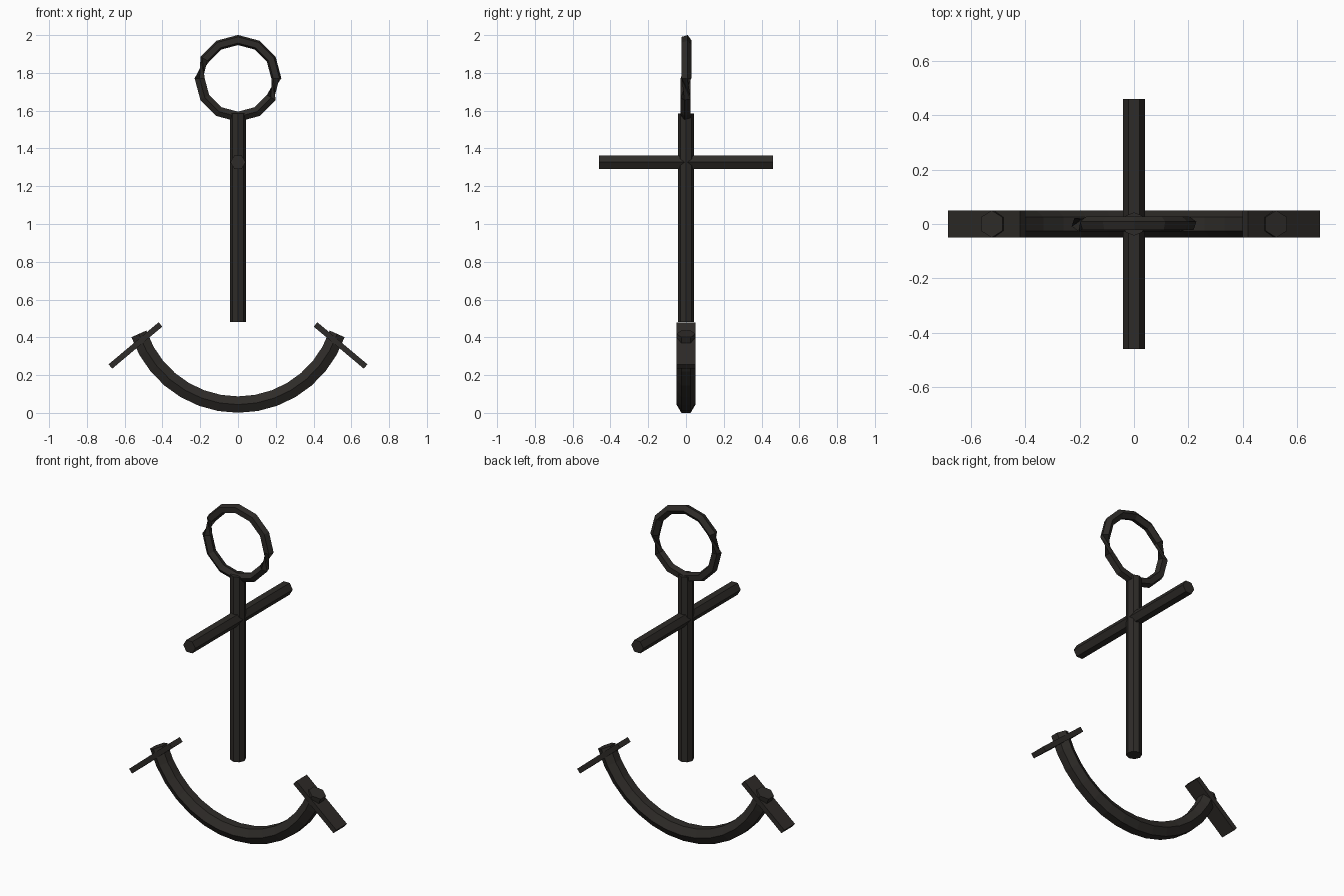
import bpy, bmesh
from math import sin, cos, pi, radians
from mathutils import Vector, Matrix

if "Cube" in bpy.data.objects:
    bpy.data.objects.remove(bpy.data.objects["Cube"])

iron = bpy.data.materials.new("dark_iron")
iron.diffuse_color = (0.027, 0.024, 0.021, 1)
iron.use_nodes = True
iron.node_tree.nodes["Principled BSDF"].inputs["Base Color"].default_value = iron.diffuse_color


def finish(name, bm):
    bmesh.ops.recalc_face_normals(bm, faces=bm.faces)
    me = bpy.data.meshes.new(name)
    bm.to_mesh(me)
    bm.free()
    me.materials.append(iron)
    ob = bpy.data.objects.new(name, me)
    bpy.context.collection.objects.link(ob)
    return ob


def tube(name, path, radius, sides, closed=False):
    """Sweep a polygon along a path, keeping z as the up direction."""
    bm = bmesh.new()
    path = [Vector(p) for p in path]
    n = len(path)
    rings = []
    for i, p in enumerate(path):
        if closed:
            t = path[(i + 1) % n] - path[i - 1]
        else:
            t = path[min(i + 1, n - 1)] - path[max(i - 1, 0)]
        t.normalize()
        up = Vector((1, 0, 0)) if abs(t.z) > 0.98 else Vector((0, 0, 1))
        u = t.cross(up).normalized()
        v = u.cross(t)
        rings.append([bm.verts.new(p + radius * (cos(2 * pi * k / sides) * u + sin(2 * pi * k / sides) * v))
                      for k in range(sides)])
    for i in range(n if closed else n - 1):
        a, b = rings[i], rings[(i + 1) % n]
        for k in range(sides):
            m = (k + 1) % sides
            bm.faces.new((a[k], a[m], b[m], b[k]))
    if not closed:
        bm.faces.new(rings[0])
        bm.faces.new(rings[-1])
    return finish(name, bm)


# upright shank and cross stock
tube("shank", [(0, 0, 0.48), (0, 0, 1.585)], 0.043, 8)
tube("stock", [(0, -0.46, 1.327), (0, 0.46, 1.327)], 0.04, 6)

# top ring, twelve segments with a five-sided section
tube("ring", [(0.203 * cos(i * pi / 6), 0, 1.771 + 0.203 * sin(i * pi / 6)) for i in range(12)],
     0.028, 5, closed=True)

# curved arms
R, half = 0.555, radians(71)
tube("arms", [(R * sin(a), 0, 0.044 + R * (1 - cos(a)))
              for a in (half * (i / 7 - 1) for i in range(15))], 0.05, 6)

# flat flukes at the arm tips
for side, label in ((-1, "left"), (1, "right")):
    bm = bmesh.new()
    bmesh.ops.create_cube(bm, size=1, matrix=Matrix.Translation((side * 0.543, 0, 0.357))
                          @ Matrix.Rotation(side * radians(40), 4, 'Y')
                          @ Matrix.Diagonal((0.346, 0.1, 0.03, 1)))
    finish(label + "_fluke", bm)
